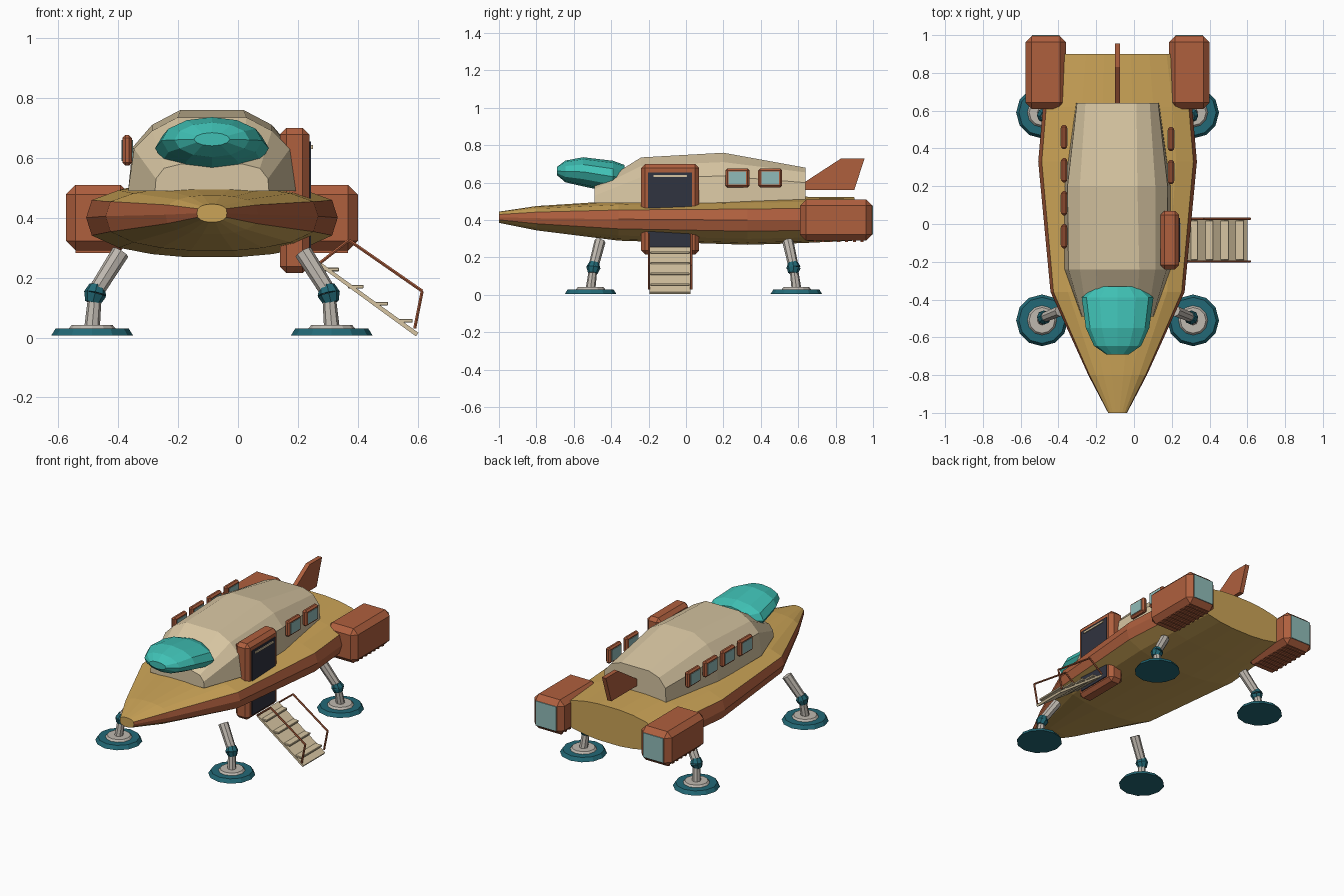
import bpy, bmesh, math
from mathutils import Vector

if "Cube" in bpy.data.objects:
    bpy.data.objects.remove(bpy.data.objects["Cube"])

CX = -0.087  # ship centreline


def mat(name, r, g, b):
    m = bpy.data.materials.new(name)
    m.diffuse_color = (r, g, b, 1)
    m.use_nodes = True
    m.node_tree.nodes["Principled BSDF"].inputs["Base Color"].default_value = m.diffuse_color
    return m


GOLD = mat("gold", .60, .37, .095)
RED = mat("rust", .43, .115, .048)
CREAM = mat("cream", .68, .56, .36)
TEAL = mat("canopy_teal", .05, .53, .46)
BLUE = mat("foot_teal", .016, .14, .18)
DARK = mat("dark", .03, .033, .05)
STEEL = mat("steel", .52, .48, .43)
GLASS = mat("glass", .28, .50, .48)


def finish(name, bm, *mats):
    bmesh.ops.recalc_face_normals(bm, faces=bm.faces)
    me = bpy.data.meshes.new(name)
    bm.to_mesh(me)
    bm.free()
    for m in mats:
        me.materials.append(m)
    ob = bpy.data.objects.new(name, me)
    bpy.context.collection.objects.link(ob)
    return ob


def loft(name, rings, mats, accent=()):
    """Skin closed rings; strips listed in accent get the second material."""
    bm = bmesh.new()
    vs = [[bm.verts.new(p) for p in r] for r in rings]
    n = len(rings[0])
    for a, b in zip(vs, vs[1:]):
        for i in range(n):
            j = (i + 1) % n
            f = bm.faces.new((a[i], a[j], b[j], b[i]))
            f.material_index = 1 if i in accent else 0
    bm.faces.new(vs[0])
    bm.faces.new(vs[-1])
    return finish(name, bm, *mats)


def box(name, lo, hi, m, bevel=0):
    bm = bmesh.new()
    bmesh.ops.create_cube(bm, size=1)
    for v in bm.verts:
        v.co = [lo[k] + (hi[k] - lo[k]) * (v.co[k] + .5) for k in range(3)]
    if bevel:
        bmesh.ops.bevel(bm, geom=bm.edges[:], offset=bevel, segments=1, affect='EDGES')
    return finish(name, bm, m)


def rod(name, a, b, r1, r2, m, sides=8):
    a, b = Vector(a), Vector(b)
    bm = bmesh.new()
    bmesh.ops.create_cone(bm, cap_ends=True, segments=sides, radius1=r1, radius2=r2, depth=(b - a).length)
    q = Vector((0, 0, 1)).rotation_difference(b - a)
    for v in bm.verts:
        v.co = q @ v.co + (a + b) / 2
    return finish(name, bm, m)


def prism(name, axis_pts, offset, m):
    """Extrude a flat outline by an offset vector."""
    o = Vector(offset)
    return loft(name, [axis_pts, [Vector(p) + o for p in axis_pts]], [m])


# hull: lens section with a rust stripe around the rim
upper = [(1, 0), (.955, .5), (.74, .78), (.48, .93), (.2, 1)]
lower = [(.2, -1), (.48, -.92), (.74, -.76), (.955, -.45)]
half = upper + [(-x, z) for x, z in reversed(upper)]
section = half + [(-x, z) for x, z in reversed(lower)] + lower
hull = [(-1, .05, .445, .415, .385), (-.8, .155, .475, .41, .345), (-.36, .355, .503, .405, .29),
        (.33, .42, .518, .40, .268), (.62, .395, .525, .40, .277), (.9, .35, .522, .40, .29)]
n = len(section)
loft("hull", [[(CX + x * w, y, zm + z * ((zt - zm) if z > 0 else (zm - zb))) for x, z in section]
              for y, w, zt, zm, zb in hull], [GOLD, RED], (0, 8, 9, n - 1))

# cabin
cabin = [(-.49, [(.19, .49), (.187, .53), (.16, .565), (.1, .58)]),
         (-.24, [(.28, .49), (.26, .63), (.2, .69), (.115, .735)]),
         (.2, [(.28, .49), (.265, .635), (.2, .71), (.105, .76)]),
         (.64, [(.22, .50), (.215, .60), (.17, .655), (.1, .68)])]
loft("cabin", [[(CX + x, y, z) for x, z in p] + [(CX - x, y, z) for x, z in reversed(p)]
               for y, p in cabin], [CREAM])

# canopy
canopy = [(-.69, .06, .662, .022), (-.645, .125, .66, .058), (-.55, .168, .658, .078),
          (-.39, .19, .632, .085), (-.33, .12, .63, .065)]
loft("canopy", [[(CX + w * math.cos(t * math.pi / 6), y, z + h * math.sin(t * math.pi / 6))
                 for t in range(12)] for y, w, z, h in canopy], [TEAL])

# doorway
box("door_frame", (.14, -.24, .215), (.238, .07, .70), RED, .022)
box("door_panel", (.18, -.202, .245), (.244, .033, .655), DARK)
box("door_lamp", (.2, -.175, .63), (.25, .005, .642), CREAM)

# boarding ramp with steps and rails
prism("ramp", [(.27, -.195, .24), (.27, -.195, .255), (.602, -.195, .016), (.594, -.195, .004)],
      (0, .218, 0), CREAM)
for i in range(4):
    x, z = .315 + i * .082, .227 - i * .057
    box("step", (x - .03, -.19, z - .006), (x + .022, .018, z + .006), CREAM, .002)
for y in (-.198, .028):
    path = [(.275, y, .25), (.37, y, .325), (.615, y, .155), (.59, y, .03)]
    for a, b in zip(path, path[1:]):
        rod("ramp_rail", a, b, .006, .006, RED, 6)

# windows: two on the right, four on the left
for s, ys in ((1, (.275, .45)), (-1, (-.065, .11, .285, .46))):
    x = CX + s * .283
    for y in ys:
        box("window_frame", (x - .016, y - .064, .574), (x + .016, y + .064, .676), RED, .01)
        box("window_glass", (x - .019, y - .047, .59), (x + .019, y + .047, .66), GLASS)

# engines
for s in (1, -1):
    x = CX + s * .38
    box("engine", (x - .107, .61, .29), (x + .107, .995, .51), RED, .032)
    box("engine_glow", (x - .072, .95, .322), (x + .072, 1.0, .478), GLASS)
    for i in range(7):
        y = .69 + i * .042
        box("engine_rib", (x - .075, y - .008, .283), (x + .075, y + .008, .30), RED)

# tail fin
prism("tail_fin", [(CX - .014, y, z) for y, z in
                   ((.63, .562), (.9, .562), (.955, .73), (.83, .73), (.63, .60))], (.028, 0, 0), RED)

# landing legs
for s in (1, -1):
    for foot, joint, top in ((-.51, -.495, -.46), (.59, .575, .545)):
        fx, jx, tx = CX + s * .4, CX + s * .39, CX + s * .305
        rod("foot_pad", (fx, foot, .006), (fx, foot, .03), .137, .122, BLUE, 12)
        rod("foot_cap", (fx, foot, .03), (fx, foot, .042), .078, .068, STEEL, 12)
        rod("lower_strut", (fx, foot, .035), (jx, joint, .15), .026, .022, STEEL)
        rod("upper_strut", (jx, joint, .15), (tx, top, .285), .027, .03, STEEL)
        rod("knee_lower", (fx - s * .002, joint - .003, .116), (jx, joint, .146), .026, .038, BLUE)
        rod("knee_upper", (jx, joint, .146), (jx - s * .006, joint + (top - joint) * .15, .174), .038, .026, BLUE)
